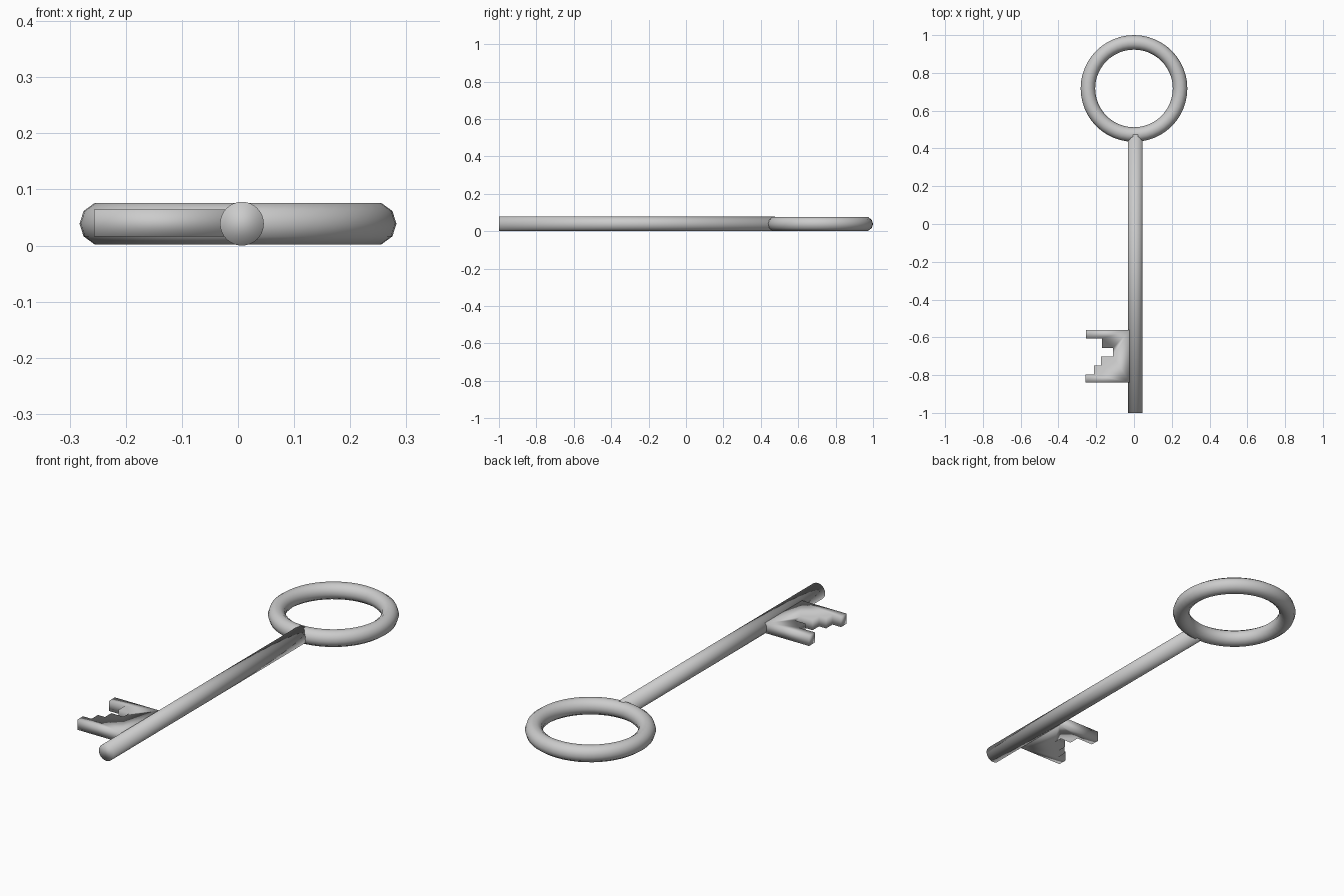
import bpy, bmesh, math

if "Cube" in bpy.data.objects:
    bpy.data.objects.remove(bpy.data.objects["Cube"])

Z = 0.039  # height of the key's mid-plane


def smooth(ob):
    for p in ob.data.polygons:
        p.use_smooth = True


# ring-shaped bow with ten-sided tube
bpy.ops.mesh.primitive_torus_add(major_radius=0.244, minor_radius=0.0385,
                                 major_segments=48, minor_segments=10,
                                 location=(0, 0.7175, Z))
bow = bpy.context.object
bow.name = "bow_ring"
smooth(bow)

# round shaft, its far end buried in the bow
y0, y1 = -1.0, 0.475
bpy.ops.mesh.primitive_cylinder_add(vertices=32, radius=0.039, depth=y1 - y0,
                                    location=(0.007, (y0 + y1) / 2, Z),
                                    rotation=(math.pi / 2, 0, 0))
shaft = bpy.context.object
shaft.name = "shaft"
smooth(shaft)

# stepped bit: profile extruded through its thickness
profile = [(-0.02, -0.561), (-0.255, -0.561), (-0.255, -0.605), (-0.169, -0.605),
           (-0.169, -0.656), (-0.111, -0.656), (-0.111, -0.702), (-0.175, -0.702),
           (-0.175, -0.750), (-0.212, -0.750), (-0.212, -0.798), (-0.257, -0.798),
           (-0.257, -0.840), (-0.02, -0.840)]
bm = bmesh.new()
face = bm.faces.new([bm.verts.new((x, y, 0.016)) for x, y in profile])
ext = bmesh.ops.extrude_face_region(bm, geom=[face], use_keep_orig=True)
top = [v for v in ext["geom"] if isinstance(v, bmesh.types.BMVert)]
bmesh.ops.translate(bm, verts=top, vec=(0, 0, 0.048))
bmesh.ops.recalc_face_normals(bm, faces=bm.faces)
mesh = bpy.data.meshes.new("bit")
bm.to_mesh(mesh)
bm.free()
bit = bpy.data.objects.new("bit", mesh)
bpy.context.collection.objects.link(bit)
smooth(bit)
